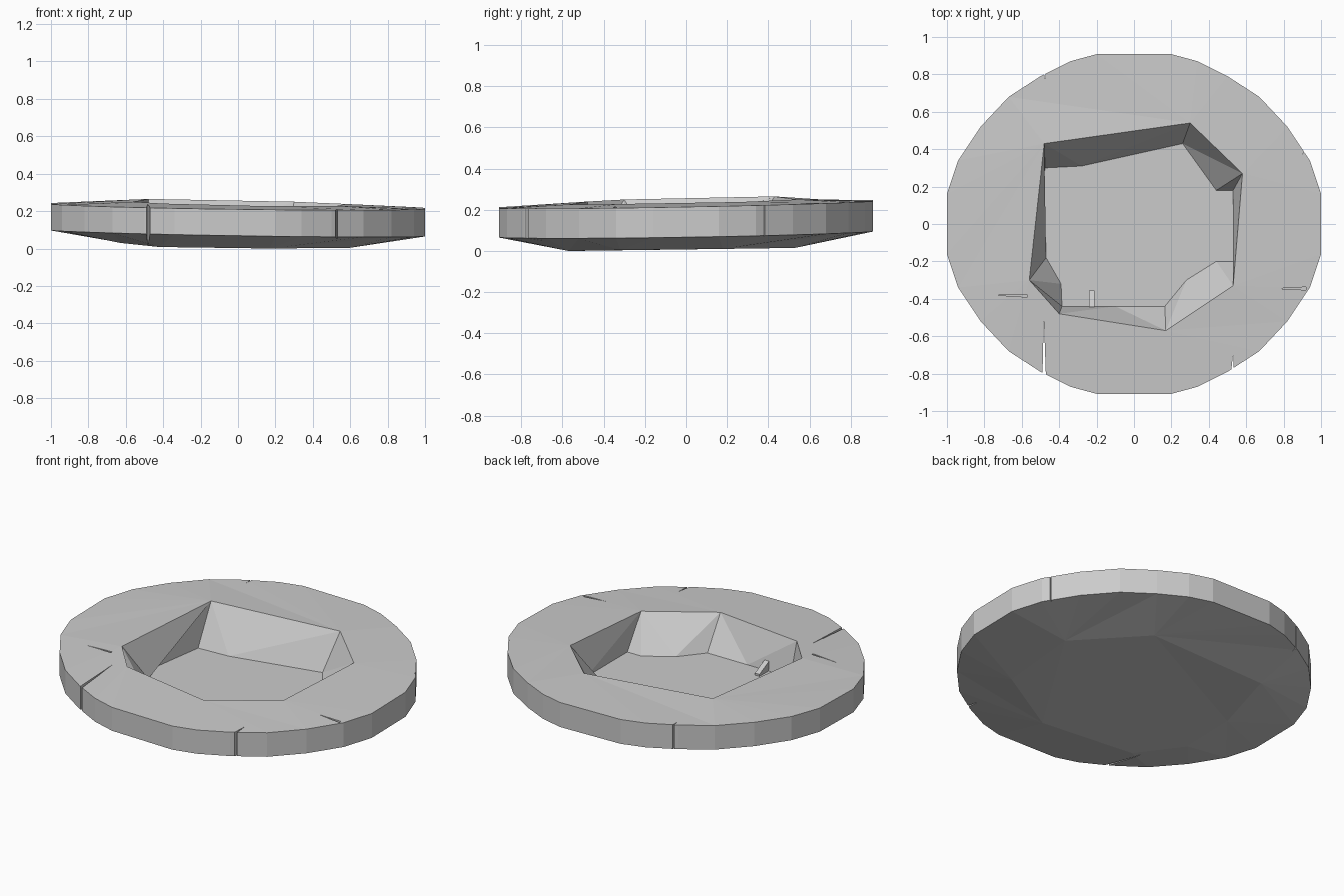
import bpy, bmesh
from math import atan2, tau
from mathutils import Vector

if "Cube" in bpy.data.objects:
    bpy.data.objects.remove(bpy.data.objects["Cube"])


def new_object(name, bm):
    bmesh.ops.recalc_face_normals(bm, faces=bm.faces)
    me = bpy.data.meshes.new(name)
    bm.to_mesh(me)
    bm.free()
    ob = bpy.data.objects.new(name, me)
    bpy.context.collection.objects.link(ob)
    return ob


def angle(v):
    return atan2(v.co.y, v.co.x) % tau


def ring(bm, pts):
    return sorted((bm.verts.new(p) for p in pts), key=angle)


def stitch(bm, a, b):
    """Join two rings with triangles, walking round by angle."""
    i = j = 0
    na, nb = len(a), len(b)
    while i < na or j < nb:
        ta = angle(a[i + 1]) if i + 1 < na else tau + angle(a[0])
        tb = angle(b[j + 1]) if j + 1 < nb else tau + angle(b[0])
        if j >= nb or (i < na and ta <= tb):
            bm.faces.new((a[i % na], a[(i + 1) % na], b[j % nb]))
            i += 1
        else:
            bm.faces.new((a[i % na], b[(j + 1) % nb], b[j % nb]))
            j += 1


# Rim outline: one quarter mirrored round
quarter = [(.2, .908), (.34, .87), (.5, .79), (.67, .68), (.82, .52), (.94, .34), (1, .16)]
outline = [(sx * x, sy * y) for sx in (1, -1) for sy in (1, -1) for x, y in quarter]

# Broken opening, its floor and the faceted underside
opening = [(.58, .27, .238), (.30, .54, .25), (-.48, .43, .265), (-.56, -.30, .25),
           (-.40, -.48, .24), (.17, -.57, .226), (.53, -.33, .228)]
floor = [(.53, .18), (.44, .18), (.26, .43), (-.28, .31), (-.475, .30), (-.545, -.17),
         (-.47, -.18), (-.39, -.32), (-.385, -.44), (-.10, -.44), (.165, -.44),
         (.28, -.30), (.44, -.20), (.53, -.20)]
base = [(.64, .18, .01), (.30, .53, .015), (-.48, .50, .018), (-.62, .05, .03),
        (-.63, -.30, .03), (-.42, -.52, .008), (.17, -.57, 0), (.60, -.32, .004)]

bm = bmesh.new()
top = ring(bm, [(x, y, .227 - .013 * x + .019 * y) for x, y in outline])
low = ring(bm, [(x, y, .083 - .016 * x + .016 * y) for x, y in outline])
lip = ring(bm, opening)
pit = ring(bm, [(x, y, .033) for x, y in floor])
under = ring(bm, base)
for i in range(len(top)):
    j = (i + 1) % len(top)
    bm.faces.new((top[i], top[j], low[j], low[i]))
stitch(bm, top, lip)
stitch(bm, lip, pit)
stitch(bm, low, under)
bm.faces.new(pit)
bm.faces.new(under)
bmesh.ops.triangulate(bm, faces=[f for f in bm.faces if len(f.verts) > 4])
dish = new_object("stone_dish", bm)

# Cracks: thin wedges from a wide mouth to a point (mouth, tip, half width, bottom z)
cracks = [((-.48, -.84), (-.482, -.50), .010, -.1), ((.525, -.84), (.53, -.69), .011, -.1),
          ((-.48, .86), (-.475, .76), .008, -.1), ((.96, .40), (.90, .375), .014, -.1),
          ((.92, -.345), (.77, -.345), .008, .17), ((-.57, -.385), (-.74, -.38), .006, .17)]
bm = bmesh.new()
for mouth, tip, w, z0 in cracks:
    m, t = Vector(mouth), Vector(tip)
    side = Vector((m.y - t.y, t.x - m.x)).normalized() * w
    lo, hi = ([bm.verts.new((p.x, p.y, z)) for p in (m + side, m - side, t)] for z in (z0, .4))
    bm.faces.new(lo)
    bm.faces.new(hi)
    for i in range(3):
        j = (i + 1) % 3
        bm.faces.new((lo[i], lo[j], hi[j], hi[i]))
cutter = new_object("crack_cutter", bm)
cutter.hide_render = True
cutter.hide_set(True)
cut = dish.modifiers.new("cracks", 'BOOLEAN')
cut.operation = 'DIFFERENCE'
cut.solver = 'EXACT'
cut.object = cutter

# Small chip standing on the floor
bm = bmesh.new()
bmesh.ops.create_cube(bm, size=1)
for v in bm.verts:
    tall = v.co.z > 0 and v.co.y < 0
    v.co = (-.225 + .03 * v.co.x, -.40 + .09 * v.co.y, .09 if tall else (.045 if v.co.z > 0 else .025))
new_object("floor_chip", bm)
